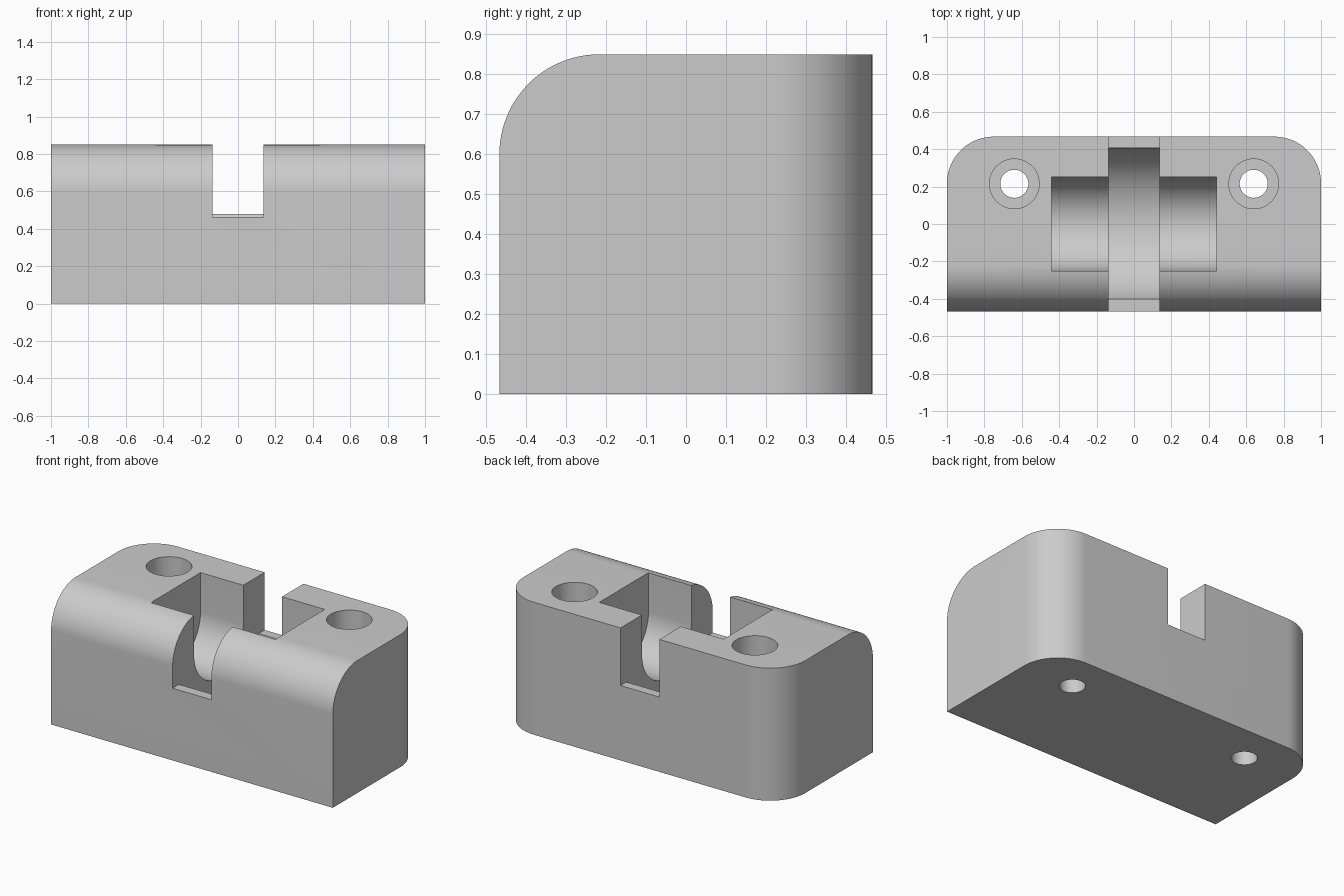
import bpy, bmesh, math
from mathutils import Matrix

cube = bpy.data.objects.get("Cube")
if cube:
    bpy.data.objects.remove(cube, do_unlink=True)

HALF_Y, HEIGHT, ROUND = 0.467, 0.85, 0.25
AXLE_Z = HEIGHT - ROUND
SLOT = 0.1375
TOP = 1.1          # cutters reach above the block

grey = bpy.data.materials.new("light_grey")
grey.use_nodes = True
colour = (0.6, 0.6, 0.6, 1)
grey.diffuse_color = colour
grey.node_tree.nodes["Principled BSDF"].inputs["Base Color"].default_value = colour


def finish(bm, name):
    bmesh.ops.recalc_face_normals(bm, faces=bm.faces)
    mesh = bpy.data.meshes.new(name)
    bm.to_mesh(mesh)
    bm.free()
    mesh.materials.append(grey)
    obj = bpy.data.objects.new(name, mesh)
    bpy.context.collection.objects.link(obj)
    return obj


def box_mesh(x0, x1, y0, y1, z0, z1):
    bm = bmesh.new()
    size = Matrix.Diagonal((x1 - x0, y1 - y0, z1 - z0, 1))
    centre = Matrix.Translation(((x0 + x1) / 2, (y0 + y1) / 2, (z0 + z1) / 2))
    bmesh.ops.create_cube(bm, size=1, matrix=centre @ size)
    return bm


def trough(name, half_x, radius):
    """U-shaped channel along x with a round bottom on the axle line."""
    bm = bmesh.new()
    steps = 48
    arc = [math.pi * (1 + i / steps) for i in range(steps + 1)]
    pts = [(radius * math.cos(a), AXLE_Z + radius * math.sin(a)) for a in arc]
    pts += [(radius, TOP), (-radius, TOP)]
    face = bm.faces.new([bm.verts.new((-half_x, y, z)) for y, z in pts])
    ext = bmesh.ops.extrude_face_region(bm, geom=[face])["geom"]
    moved = [v for v in ext if isinstance(v, bmesh.types.BMVert)]
    bmesh.ops.translate(bm, verts=moved, vec=(2 * half_x, 0, 0))
    return finish(bm, name)


def drill(name, x, radius, z0):
    bm = bmesh.new()
    bmesh.ops.create_cone(bm, cap_ends=True, segments=48, radius1=radius, radius2=radius,
                          depth=TOP - z0,
                          matrix=Matrix.Translation((x, 0.215, (TOP + z0) / 2)))
    return finish(bm, name)


# Block with rounded front top edge and rounded rear upright corners
bm = box_mesh(-1, 1, -HALF_Y, HALF_Y, 0, HEIGHT)


def is_rounded(edge):
    a, b = edge.verts[0].co, edge.verts[1].co
    mid, along = (a + b) / 2, b - a
    front_top = abs(along.x) > 1 and mid.y < 0 and mid.z > AXLE_Z
    rear_upright = abs(along.z) > 0.5 and mid.y > 0
    return front_top or rear_upright


bmesh.ops.bevel(bm, geom=[e for e in bm.edges if is_rounded(e)], offset=ROUND,
                segments=24, profile=0.5, affect='EDGES')
block = finish(bm, "bearing_block")

# Wheel slot, axle pocket and counterbored screw holes
cutters = [
    trough("wheel_recess", SLOT, 0.425),
    finish(box_mesh(-SLOT, SLOT, -0.6, 0, 0.463, TOP), "front_slot"),
    finish(box_mesh(-SLOT, SLOT, -0.1, 0.6, 0.48, TOP), "rear_slot"),
    trough("axle_pocket", 0.441, 0.25),
]
for side, x in (("right", -0.64), ("left", 0.64)):
    cutters.append(drill(side + "_counterbore", x, 0.133, 0.4))
    cutters.append(drill(side + "_screw_hole", x, 0.075, -0.2))

bpy.context.view_layer.objects.active = block
for cutter in cutters:
    cutter.hide_render = True
    mod = block.modifiers.new(cutter.name, 'BOOLEAN')
    mod.operation, mod.solver, mod.object = 'DIFFERENCE', 'EXACT', cutter
    bpy.ops.object.modifier_apply(modifier=mod.name)
    bpy.data.objects.remove(cutter, do_unlink=True)

# Smooth rounded surfaces, crisp edges
bpy.ops.object.select_all(action='DESELECT')
block.select_set(True)
bpy.ops.object.shade_smooth_by_angle(angle=math.radians(25))
